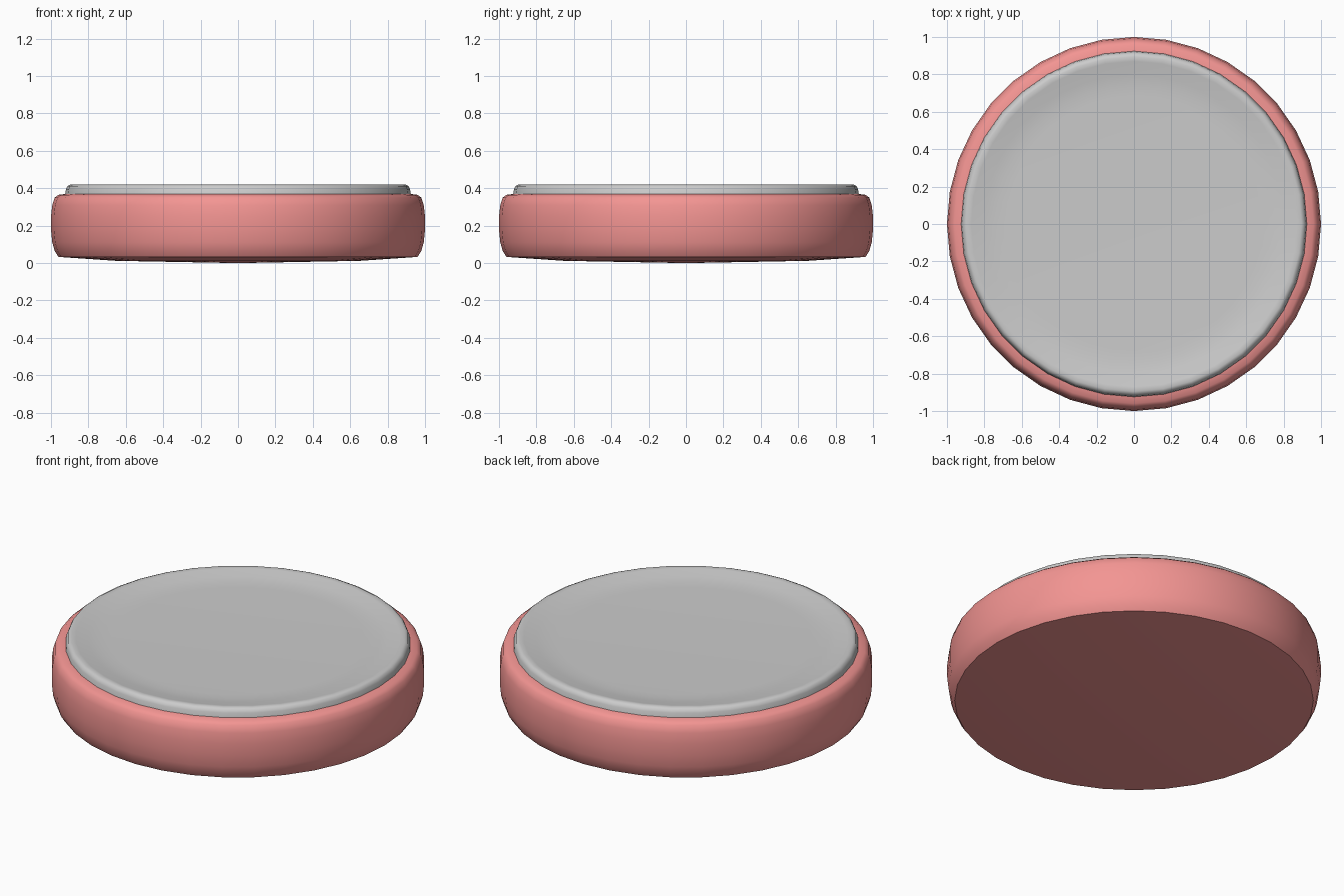
import bpy, bmesh, math

if "Cube" in bpy.data.objects:
    bpy.data.objects.remove(bpy.data.objects["Cube"])

SIDES = 36


def lathe(name, profile, color=None):
    """Revolve an (r, z) profile, listed bottom to top, around z."""
    bm = bmesh.new()
    rings = []
    for r, z in profile:
        if r == 0:
            rings.append([bm.verts.new((0, 0, z))] * SIDES)
        else:
            rings.append([bm.verts.new((r * math.cos(2 * math.pi * i / SIDES),
                                        r * math.sin(2 * math.pi * i / SIDES), z))
                          for i in range(SIDES)])
    for a, b in zip(rings, rings[1:]):
        for i in range(SIDES):
            j = (i + 1) % SIDES
            bm.faces.new(list(dict.fromkeys((a[i], a[j], b[j], b[i]))))
    bmesh.ops.recalc_face_normals(bm, faces=bm.faces[:])
    mesh = bpy.data.meshes.new(name)
    bm.to_mesh(mesh)
    bm.free()
    obj = bpy.data.objects.new(name, mesh)
    bpy.context.collection.objects.link(obj)
    if color:
        mat = bpy.data.materials.new(name + "_paint")
        mat.diffuse_color = color
        mat.use_nodes = True
        mat.node_tree.nodes["Principled BSDF"].inputs["Base Color"].default_value = mat.diffuse_color
        mesh.materials.append(mat)
    bpy.ops.object.select_all(action='DESELECT')
    obj.select_set(True)
    bpy.context.view_layer.objects.active = obj
    bpy.ops.object.shade_smooth_by_angle(angle=math.radians(50))
    return obj


# Rounded outer body with a shallow domed underside
lathe("body_shell", [
    (0, 0), (0.65, 0.012), (0.96, 0.033), (0.98, 0.065), (0.993, 0.11),
    (1.0, 0.18), (1.0, 0.25), (0.993, 0.31), (0.98, 0.35), (0.96, 0.365),
    (0.92, 0.37)], (0.9, 0.3, 0.29, 1))

# Raised lid with a rolled rim and a slightly dished centre
lathe("dished_lid", [
    (0.925, 0.365), (0.92, 0.395), (0.912, 0.412), (0.895, 0.42),
    (0.87, 0.416), (0.80, 0.402), (0.74, 0.395), (0.68, 0.393), (0, 0.393)])
